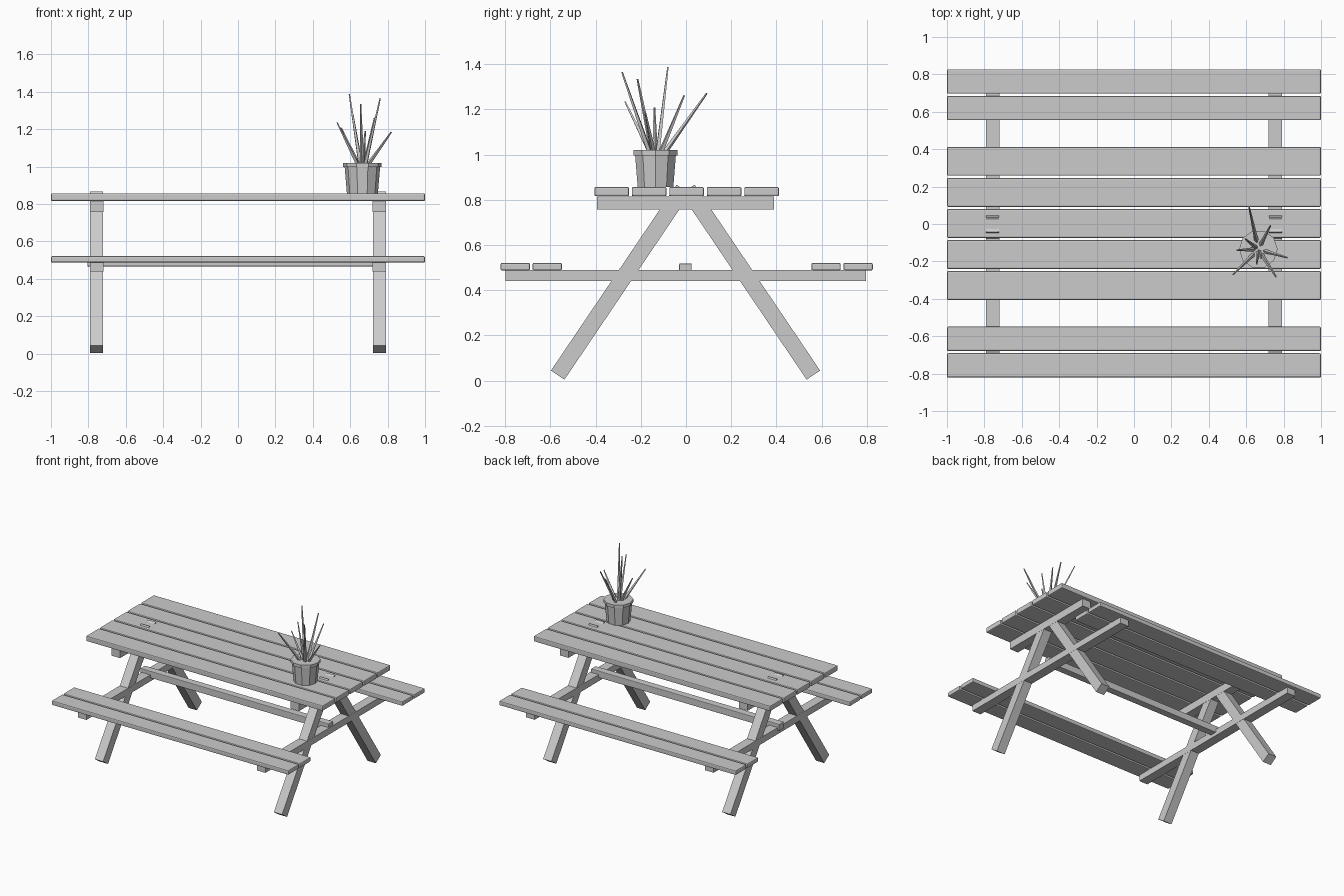
import bpy
import bmesh
from math import pi, atan2
from mathutils import Matrix, Vector

old = bpy.data.objects.get("Cube")
if old:
    bpy.data.objects.remove(old, do_unlink=True)

GREY = (0.6, 0.6, 0.6, 1.0)
mat = bpy.data.materials.new("plain_grey")
mat.use_nodes = True
mat.diffuse_color = GREY
mat.node_tree.nodes["Principled BSDF"].inputs["Base Color"].default_value = GREY


def finish(name, bm):
    """Turn a bmesh into a named grey object."""
    bmesh.ops.recalc_face_normals(bm, faces=bm.faces)
    mesh = bpy.data.meshes.new(name)
    bm.to_mesh(mesh)
    bm.free()
    mesh.materials.append(mat)
    obj = bpy.data.objects.new(name, mesh)
    bpy.context.scene.collection.objects.link(obj)
    return obj


def box(name, x, y, z, bevel=0.0):
    """Box from (min, max) ranges, with optional chamfered edges."""
    mid = [sum(r) / 2 for r in (x, y, z)]
    size = [r[1] - r[0] for r in (x, y, z)]
    bm = bmesh.new()
    bmesh.ops.create_cube(bm, size=1, matrix=Matrix.Translation(mid) @ Matrix.Diagonal(size + [1]))
    obj = finish(name, bm)
    if bevel:
        mod = obj.modifiers.new("eased_edges", "BEVEL")
        mod.width = bevel
        mod.segments = 2
    return obj


def cone(bm, start, end, r1, r2, sides, turn=0.0):
    """Tapered prism between two points."""
    axis = Vector(end) - Vector(start)
    place = (Matrix.Translation((Vector(start) + Vector(end)) / 2)
             @ axis.to_track_quat("Z", "Y").to_matrix().to_4x4()
             @ Matrix.Rotation(turn, 4, "Z"))
    bmesh.ops.create_cone(bm, cap_ends=True, segments=sides, radius1=r1,
                          radius2=r2, depth=axis.length, matrix=place)


# Table top planks
for i in range(5):
    y = 0.003 + (i - 2) * 0.166
    box(f"top_plank_{i + 1}", (-1, 1), (y - 0.077, y + 0.077), (0.816, 0.857), 0.007)

# Bench planks, two on each side
for side, label in ((-1, "front"), (1, "back")):
    for y, part in ((0.617, "inner"), (0.759, "outer")):
        y = side * y + 0.003
        box(f"{label}_bench_{part}_plank", (-1, 1), (y - 0.065, y + 0.065), (0.487, 0.521), 0.007)

# Two A-frames: cleat, bench beam and a pair of crossing legs
foot = Vector((0.566, 0.024))
head = Vector((0.01, 0.847))
lean = head - foot
for sx, label in ((-1, "right"), (1, "left")):
    x = sorted((sx * 0.72, sx * 0.792))
    box(f"{label}_top_cleat", x, (-0.395, 0.39), (0.757, 0.815))
    box(f"{label}_bench_beam", x, (-0.8, 0.797), (0.44, 0.49))
    for sy, end in ((-1, "front"), (1, "back")):
        mid = (foot + head) / 2
        place = (Matrix.Translation((sx * 0.756, sy * mid.x - 0.002, mid.y))
                 @ Matrix.Rotation(sy * atan2(-lean.x, lean.y), 4, "X")
                 @ Matrix.Diagonal((0.07, 0.072, lean.length, 1)))
        bm = bmesh.new()
        bmesh.ops.create_cube(bm, size=1, matrix=place)
        finish(f"{label}_{end}_leg", bm)

# Long stretcher between the frames
box("stretcher", (-0.805, 0.785), (-0.03, 0.025), (0.466, 0.518), 0.004)

# Flower pot with a rim
px, py = 0.665, -0.135
bm = bmesh.new()
cone(bm, (px, py, 0.857), (px, py, 1.0), 0.083, 0.095, 10, pi / 2)
cone(bm, (px, py, 0.997), (px, py, 1.02), 0.103, 0.103, 10, pi / 2)
finish("flower_pot", bm)

# Spiky leaves fanning out of the pot
tips = [(0.76, -0.283, 1.365), (0.655, -0.215, 1.335), (0.53, -0.27, 1.235),
        (0.595, -0.08, 1.388), (0.82, -0.18, 1.185), (0.615, 0.092, 1.272),
        (0.73, -0.008, 1.262), (0.55, -0.14, 1.208), (0.68, -0.185, 1.19)]
bm = bmesh.new()
for tip in tips:
    root = Vector((px, py, 1.0)).lerp(Vector((tip[0], tip[1], 1.0)), 0.15)
    cone(bm, root, tip, 0.012, 0.004, 4)
finish("spiky_leaves", bm)
